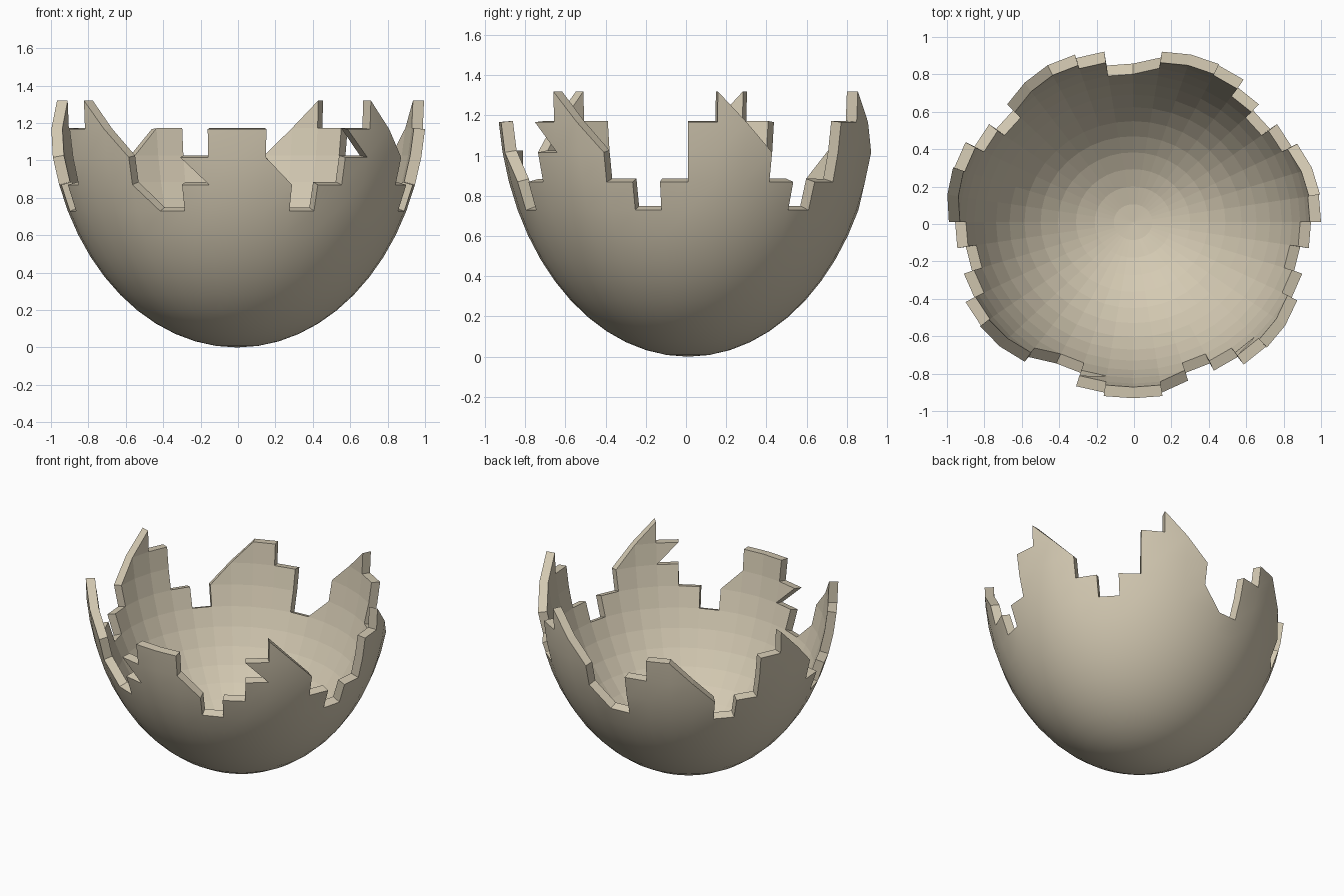
import bpy, bmesh, math
from mathutils import Vector

if "Cube" in bpy.data.objects:
    bpy.data.objects.remove(bpy.data.objects["Cube"])

SEGMENTS = 40
RX, RY, RZ = 1.012, 0.948, 1.32      # egg half-sizes, widest level at the rim spikes
CENTRE = Vector((-0.005, 0.01, 1.32))
THICKNESS = 0.06
STEP = math.radians(6.65)            # height of one jagged row
LOWER_RINGS = 10

# Rim level at the left and right edge of each column (0 = deepest notch, 4 = spike tip)
RIM = ("33 43 32 11 00 11 33 43 32 10 00 22 33 32 21 00 11 33 43 32 "
       "11 00 11 33 43 32 10 00 11 33 33 21 00 11 22 43 32 11 00 11").split()
# Overhanging teeth: column and level of the lower row edge
TEETH = [(28, 1), (34, 2)]

mat = bpy.data.materials.new("eggshell beige")
mat.diffuse_color = (0.66, 0.59, 0.45, 1)
mat.use_nodes = True
mat.node_tree.nodes["Principled BSDF"].inputs["Base Color"].default_value = mat.diffuse_color


def shell_points(col, level):
    """Outer and inner point; levels below 0 run down to the pole."""
    if level >= 0:
        lat = -(4 - level) * STEP
    else:
        low = -4 * STEP
        lat = low + (-math.pi / 2 - low) * (-level / LOWER_RINGS)
    a = 2 * math.pi * col / SEGMENTS
    d = Vector((math.cos(lat) * math.cos(a), math.cos(lat) * math.sin(a), math.sin(lat)))
    outer = Vector((d.x * RX, d.y * RY, d.z * RZ))
    normal = Vector((d.x / RX, d.y / RY, d.z / RZ)).normalized()
    return CENTRE + outer, CENTRE + outer - normal * THICKNESS


bm = bmesh.new()
cache = {}
partner = {}


def pair(col, level):
    key = (0 if level == -LOWER_RINGS else col % SEGMENTS, level)
    if key not in cache:
        o, i = shell_points(*key)
        cache[key] = (bm.verts.new(o), bm.verts.new(i))
        partner[cache[key][0]] = cache[key][1]
    return cache[key]


def add_patch(corners):
    """Smooth outer face and faceted inner face."""
    pairs = [pair(*c) for c in corners]
    bm.faces.new([p[0] for p in pairs]).smooth = True
    bm.faces.new([p[1] for p in reversed(pairs)]).smooth = False


# Bowl and jagged columns
for c, tops in enumerate(RIM):
    left, right = int(tops[0]), int(tops[1])
    add_patch([(c, -LOWER_RINGS), (c + 1, 1 - LOWER_RINGS), (c, 1 - LOWER_RINGS)])
    for r in range(1 - LOWER_RINGS, right):
        add_patch([(c, r), (c + 1, r), (c + 1, r + 1), (c, r + 1)])
    if left > right:
        add_patch([(c, right), (c + 1, right), (c, left)])
for c, r in TEETH:
    add_patch([(c, r + 1), (c + 1, r), (c + 1, r + 1)])

# Broken edge joining the outer and inner surfaces
for e in [e for e in bm.edges if e.is_boundary and e.verts[0] in partner]:
    loop = e.link_loops[0]
    a, b = loop.vert, loop.link_loop_next.vert
    bm.faces.new((b, a, partner[a], partner[b])).smooth = False
    e.smooth = False

mesh = bpy.data.meshes.new("broken_eggshell")
bm.to_mesh(mesh)
bm.free()
mesh.materials.append(mat)
shell = bpy.data.objects.new("broken_eggshell", mesh)
bpy.context.collection.objects.link(shell)
